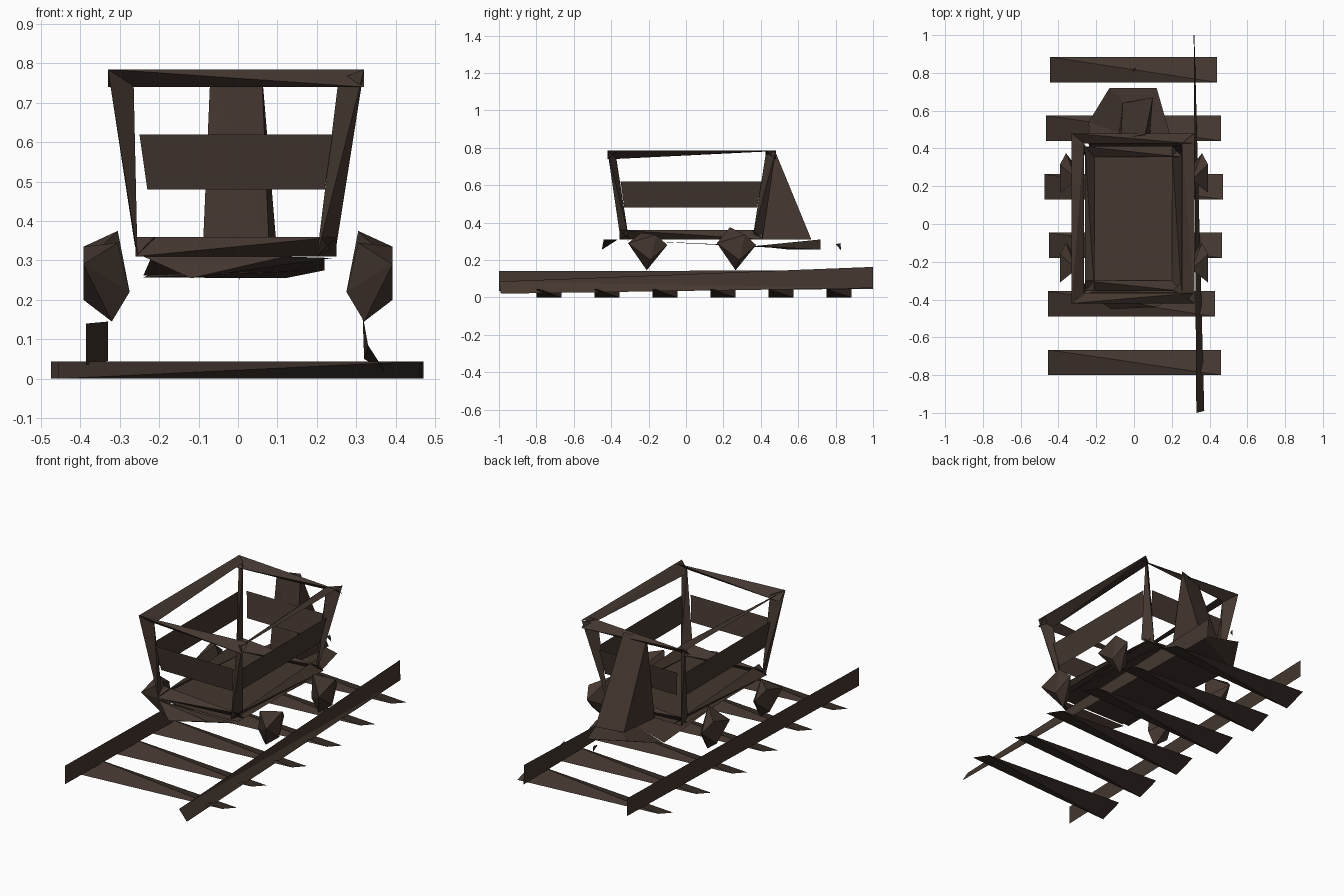
import bpy, bmesh

if "Cube" in bpy.data.objects:
    bpy.data.objects.remove(bpy.data.objects["Cube"])

wood = bpy.data.materials.new("dark brown")
wood.diffuse_color = (0.058, 0.038, 0.029, 1)
wood.use_nodes = True
wood.node_tree.nodes["Principled BSDF"].inputs["Base Color"].default_value = wood.diffuse_color


def finish(name, bm):
    bmesh.ops.recalc_face_normals(bm, faces=bm.faces[:])
    me = bpy.data.meshes.new(name)
    bm.to_mesh(me)
    bm.free()
    me.materials.append(wood)
    ob = bpy.data.objects.new(name, me)
    bpy.context.collection.objects.link(ob)
    return ob


def hull(name, pts):
    """Faceted solid wrapped around a few points."""
    bm = bmesh.new()
    for p in pts:
        bm.verts.new(p)
    r = bmesh.ops.convex_hull(bm, input=bm.verts[:])
    bmesh.ops.delete(bm, geom=[v for v in bm.verts if not v.link_faces], context='VERTS')
    return finish(name, bm)


def sheet(name, pts):
    """Flat or twisted board of two triangles, split along points 0 and 2."""
    bm = bmesh.new()
    a, b, c, d = [bm.verts.new(p) for p in pts]
    bm.faces.new((a, b, c))
    bm.faces.new((a, c, d))
    return finish(name, bm)


def beam(name, lo, hi, axis=0, flip=False):
    """Coarse four-sided beam: crossed diagonal edges at its two ends."""
    (x0, y0, z0), (x1, y1, z1) = lo, hi
    if flip:
        z0, z1 = z1, z0
    if axis == 0:
        pts = [(x0, y0, z0), (x0, y1, z1), (x1, y0, z1), (x1, y1, z0)]
    else:
        pts = [(x0, y0, z0), (x1, y0, z1), (x0, y1, z1), (x1, y1, z0)]
    return hull(name, pts)


# sleepers
ends = [(-.455, .46), (-.455, .43), (-.45, .465), (-.475, .47), (-.465, .46), (-.445, .44)]
for i, (x0, x1) in enumerate(ends):
    y = -.733 + i * .31
    beam("sleeper", (x0, y - .067, 0), (x1, y + .067, .044))

# rails
sheet("left_rail", [(-.385, -1, .035), (-.33, 1, .045), (-.33, 1, .145), (-.385, -1, .14)])
sheet("right_rail", [(.33, -1, .085), (.372, -.99, .02), (.32, 1, .05), (.316, 1, .163)])

# top rim
beam("front_rim", (-.33, -.42, .74), (.32, -.365, .785), 0, True)
beam("back_rim", (-.33, .425, .74), (.32, .48, .785), 0)
for x0, x1 in ((-.33, -.265), (.32, .255)):
    hull("side_rim", [(x0, -.42, .785), (x1, -.38, .74), (x0, .48, .785), (x1, .43, .78)])

# corner posts
for xo, xi, bo, bi in ((-.33, -.265, -.262, -.255), (.32, .255, .25, .2)):
    for yo, yi, co, ci in ((-.42, -.375, -.35, -.31), (.48, .425, .41, .36)):
        hull("corner_post", [(xo, yo, .785), (xi, yi, .76), (bi, co, .31), (bo, ci, .34)])

# floor and its frame
sheet("floor", [(-.26, -.355, .312), (.25, -.355, .312), (.25, .41, .312), (-.26, .41, .312)])
beam("front_sill", (-.26, -.355, .31), (.25, -.3, .36))
beam("back_sill", (-.26, .355, .31), (.25, .41, .36))
beam("left_sill", (-.26, -.355, .31), (-.21, .41, .36), 1)
beam("right_sill", (.2, -.355, .31), (.25, .41, .36), 1)

# middle boards on the four walls
sheet("front_board", [(-.25, -.385, .62), (-.23, -.36, .48), (.22, -.36, .48), (.24, -.385, .62)])
sheet("back_board", [(-.25, .435, .62), (-.23, .41, .48), (.22, .41, .48), (.24, .435, .62)])
for name, xt, xb in (("left_board", -.283, -.268), ("right_board", .273, .248)):
    sheet(name, [(xt, -.35, .62), (xb, -.33, .48), (xb, .38, .48), (xt, .405, .62)])

# sloped brace on the back
hull("back_brace", [(-.07, .45, .775), (.06, .475, .785), (-.09, .41, .31),
                    (.08, .41, .31), (.1, .67, .31), (-.06, .64, .31)])

# bumpers and underside
hull("front_bumper", [(-.24, -.37, .31), (.24, -.37, .306), (-.12, -.45, .255), (.12, -.44, .31)])
hull("back_bumper", [(-.24, .54, .257), (-.13, .72, .31), (.12, .72, .255), (.22, .37, .275)])
sheet("underside", [(-.22, -.36, .308), (.22, -.36, .308), (.22, .38, .275), (-.24, .54, .262)])
hull("coupling", [(-.005, .8, .285), (.005, .83, .25), (0, .825, .29), (.008, .82, .28)])

# wheels
for s in (-1, 1):
    for y, top in ((-.21, .345), (.265, .375)):
        hull("wheel", [(s * .32, y, .145), (s * .305, y - .03, top), (s * .392, y - .1, .29),
                       (s * .36, y + .11, .28), (s * .392, y + .02, .2), (s * .275, y, .22),
                       (s * .392, y + .05, .335)])
